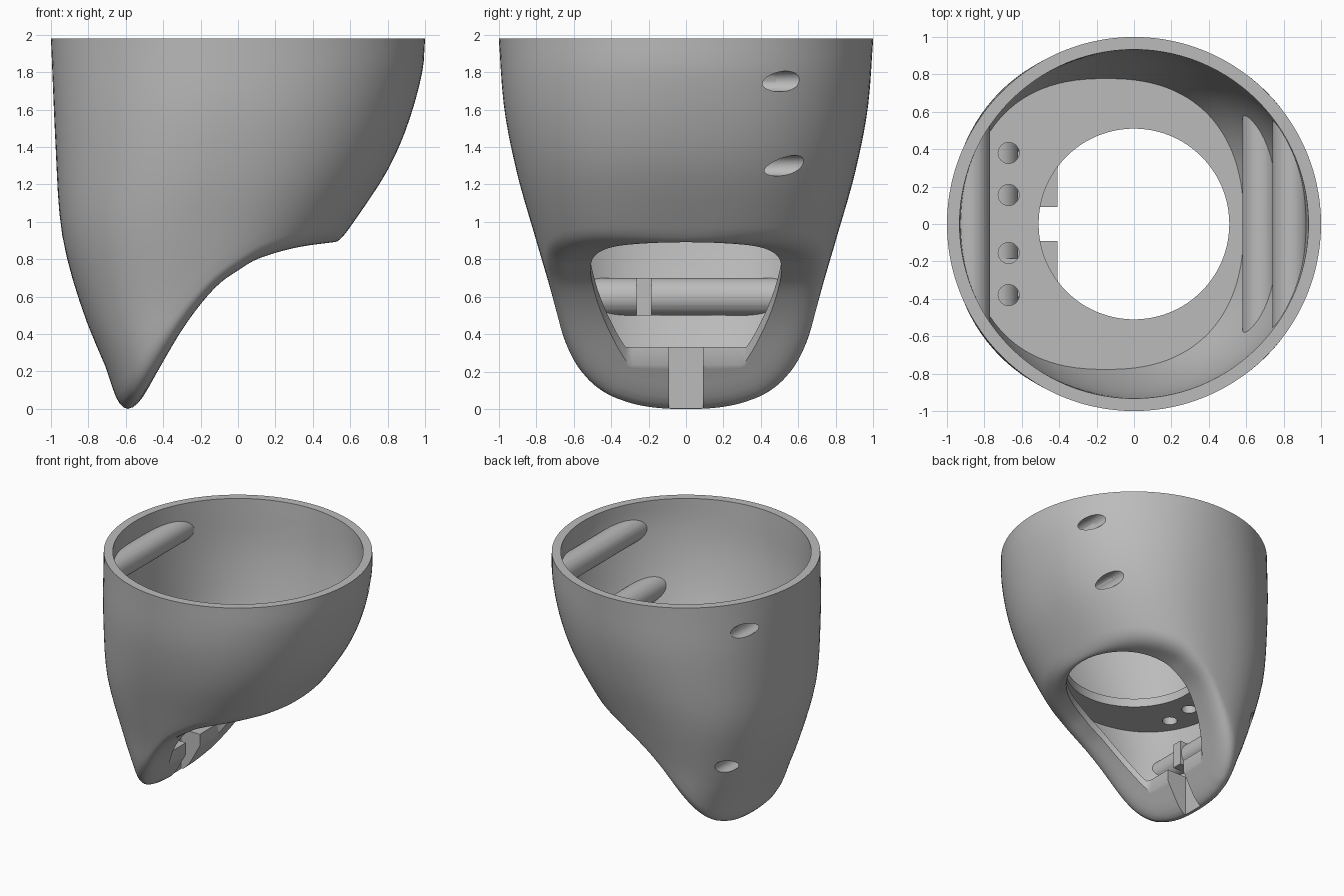
import bpy, bmesh, math
from mathutils import Vector

if "Cube" in bpy.data.objects:
    bpy.data.objects.remove(bpy.data.objects["Cube"])

N, TOP, HOLE, WALL = 112, 1.98, 0.51, 0.067
grey = bpy.data.materials.new("light_grey")
grey.diffuse_color = (0.5, 0.5, 0.5, 1)
grey.use_nodes = True
grey.node_tree.nodes["Principled BSDF"].inputs["Base Color"].default_value = grey.diffuse_color

# profiles as (height, value): left edge, right edge, half depth
LEFT = [(-.15, -.59), (0, -.64), (.2, -.7), (.44, -.8), (.75, -.9), (1, -.95), (1.4, -.975), (1.98, -1)]
RIGHT = [(-.15, -.15), (0, -.05), (.45, .25), (.9, .55), (1.25, .785), (1.5, .9), (1.8, .985), (1.98, 1)]
DEPTH = [(-.15, .45), (0, .55), (.22, .63), (.55, .7), (.9, .8), (1.25, .9), (1.6, .97), (1.98, 1)]
# underside sweep as (x, height)
SWEEP = [(-.7, -.3), (-.6, -.115), (-.5, .07), (-.4, .25), (-.3, .42), (-.2, .56), (-.1, .67),
         (0, .74), (.1, .8), (.3, .86), (.5, .89), (.6, .9), (1, .93)]


def curve(pts, u):
    """Smooth interpolation through a short list of points."""
    u = min(max(u, pts[0][0]), pts[-1][0])
    i = max(k for k in range(len(pts) - 1) if pts[k][0] <= u)
    slope = lambda a, b: (pts[b][1] - pts[a][1]) / (pts[b][0] - pts[a][0])
    m0, m1 = slope(max(i - 1, 0), i + 1), slope(i, min(i + 2, len(pts) - 1))
    h = pts[i + 1][0] - pts[i][0]
    s = (u - pts[i][0]) / h
    return ((2*s**3 - 3*s*s + 1) * pts[i][1] + (s**3 - 2*s*s + s) * h * m0
            + (3*s*s - 2*s**3) * pts[i + 1][1] + (s**3 - s*s) * h * m1)


def side(t, z, inset=0):
    """Point on the side wall at angle t and height z."""
    l, r, b = curve(LEFT, z), curve(RIGHT, z), curve(DEPTH, z) - inset
    a = (r - l) / 2 - inset
    e = 2 / (2.4 - 0.4 * min(max((z - 1) / (TOP - 1), 0), 1))
    c, s = math.cos(t), math.sin(t)
    return Vector(((l + r) / 2 + a * math.copysign(abs(c)**e, c),
                   b * math.copysign(abs(s)**e, s), z))


def sweep(x):
    return curve(SWEEP, x)


def floor(x):
    return min(.96, max(.33, sweep(x) + .07))


def edge(t, inset, surf):
    """Where the side wall meets a lower surface."""
    lo, hi = -.15, 1.2
    for _ in range(30):
        mid = (lo + hi) / 2
        if mid > surf(side(t, mid, inset).x):
            hi = mid
        else:
            lo = mid
    return side(t, hi, inset)


def on(surf, p, q, f):
    v = p.lerp(q, f)
    v.z = surf(v.x)
    return v


def column(t):
    """One closed loop: outside, lip, underside, cavity, shelf, rim."""
    lip = edge(t, 0, sweep)
    phi = math.atan2(lip.y, lip.x)
    ring = Vector((HOLE * math.cos(phi), HOLE * math.sin(phi), 0))
    e = Vector((max(ring.x, -.41), ring.y, 0))
    e.z = sweep(e.x)
    d = .1 + .15 * min(max((-.1 - lip.x) / .5, 0), 1)
    start = side(t, lip.z + .9 * d)
    k = min(.7, d / max((e - lip).length, .01))
    end = on(sweep, lip, e, k)
    pts = [side(t, TOP + (start.z - TOP) * i / 16) for i in range(17)]
    for i in range(1, 9):
        s = i / 8
        pts.append(start * (1 - s)**2 + lip * 2 * s * (1 - s) + end * s * s)
    pts += [on(sweep, end, e, i / 5) for i in range(1, 6)]
    low = edge(t, WALL, floor)
    pts += [on(floor, e, low, i / 5) for i in range(5)]
    pts += [side(t, low.z + (.98 - low.z) * i / 5, WALL) for i in range(6)]
    pts += [Vector((ring.x, ring.y, .98)), Vector((ring.x, ring.y, 1.05))]
    pts += [side(t, 1.05 + (TOP - 1.05) * i / 12, WALL) for i in range(13)]
    return pts


def grid(name, cols, closed):
    """Skin neighbouring columns into a solid."""
    bm = bmesh.new()
    vs = [[bm.verts.new(p) for p in c] for c in cols]
    n, m = len(vs), len(vs[0])
    for i in range(n):
        a, b = vs[i], vs[(i + 1) % n]
        for j in range(m if closed else m - 1):
            k = (j + 1) % m
            bm.faces.new((a[j], b[j], b[k], a[k]))
    if not closed:
        bm.faces.new([c[0] for c in vs])
        bm.faces.new([c[-1] for c in vs])
    bmesh.ops.recalc_face_normals(bm, faces=bm.faces)
    me = bpy.data.meshes.new(name)
    bm.to_mesh(me)
    bm.free()
    ob = bpy.data.objects.new(name, me)
    bpy.context.collection.objects.link(ob)
    me.materials.append(grey)
    return ob


def rod(name, x, y0, y1, z, r):
    bpy.ops.mesh.primitive_cylinder_add(vertices=40, radius=r, depth=y1 - y0,
                                        location=(x, (y0 + y1) / 2, z), rotation=(math.pi / 2, 0, 0))
    return finish(name)


def box(name, lo, hi):
    lo, hi = Vector(lo), Vector(hi)
    bpy.ops.mesh.primitive_cube_add(size=1, location=(lo + hi) / 2)
    bpy.context.object.scale = hi - lo
    return finish(name)


def finish(name):
    ob = bpy.context.object
    ob.name = name
    bpy.ops.object.transform_apply(location=True, rotation=True, scale=True)
    ob.data.materials.append(grey)
    return ob


def combine(ob, other, op):
    mod = ob.modifiers.new(op.lower(), 'BOOLEAN')
    mod.object, mod.operation, mod.solver = other, op, 'EXACT'
    bpy.context.view_layer.objects.active = ob
    bpy.ops.object.modifier_apply(modifier=mod.name)


# main shell, settled so that its tip rests on the ground
angles = [2 * math.pi * i / N for i in range(N)]
cols = [column(t) for t in angles]
drop = min(p.z for c in cols for p in c)
for c in cols:
    for p in c:
        p.z -= drop * max(0, 1 - p.z / .6)
shell = grid("shell", cols, True)

# helper solid that trims the tubes to the wall
trim = grid("trim_helper", [[side(t, .2 + 1.77 * i / 20, .02) for i in range(21)] for t in angles], False)
helpers = [trim]
parts = [shell]

# cross tubes on the inner wall, each bored open toward the back
for i, (x, z) in enumerate([(.84, 1.75), (.68, 1.3), (-.87, 1.75), (-.72, .6)]):
    tube = rod(f"cross_tube_{i + 1}", x, -.8, .8, z, .1)
    combine(tube, trim, 'INTERSECT')
    bore = rod("bore_cutter", x, -.3, 1, z, .055)
    combine(tube, bore, 'DIFFERENCE')
    combine(shell, bore, 'DIFFERENCE')
    helpers.append(bore)
    parts.append(tube)

# bolt holes through the shelf
for y in (-.38, -.155, .155, .38):
    bpy.ops.mesh.primitive_cylinder_add(vertices=32, radius=.056, depth=.15, location=(-.67, y, 1.015))
    hole = finish("bolt_cutter")
    combine(shell, hole, 'DIFFERENCE')
    helpers.append(hole)

# slot through the tip
slot = box("slot_cutter", (-.58, -.09, -.2), (0, .09, .45))
combine(shell, slot, 'DIFFERENCE')
helpers.append(slot)

# small clip over the lower tube
parts.append(box("tube_clip", (-.72, -.265, .5), (-.61, -.185, .7)))

for h in helpers:
    bpy.data.objects.remove(h)
bpy.ops.object.select_all(action='DESELECT')
for p in parts:
    p.select_set(True)
bpy.context.view_layer.objects.active = shell
bpy.ops.object.shade_smooth_by_angle(angle=math.radians(35))
